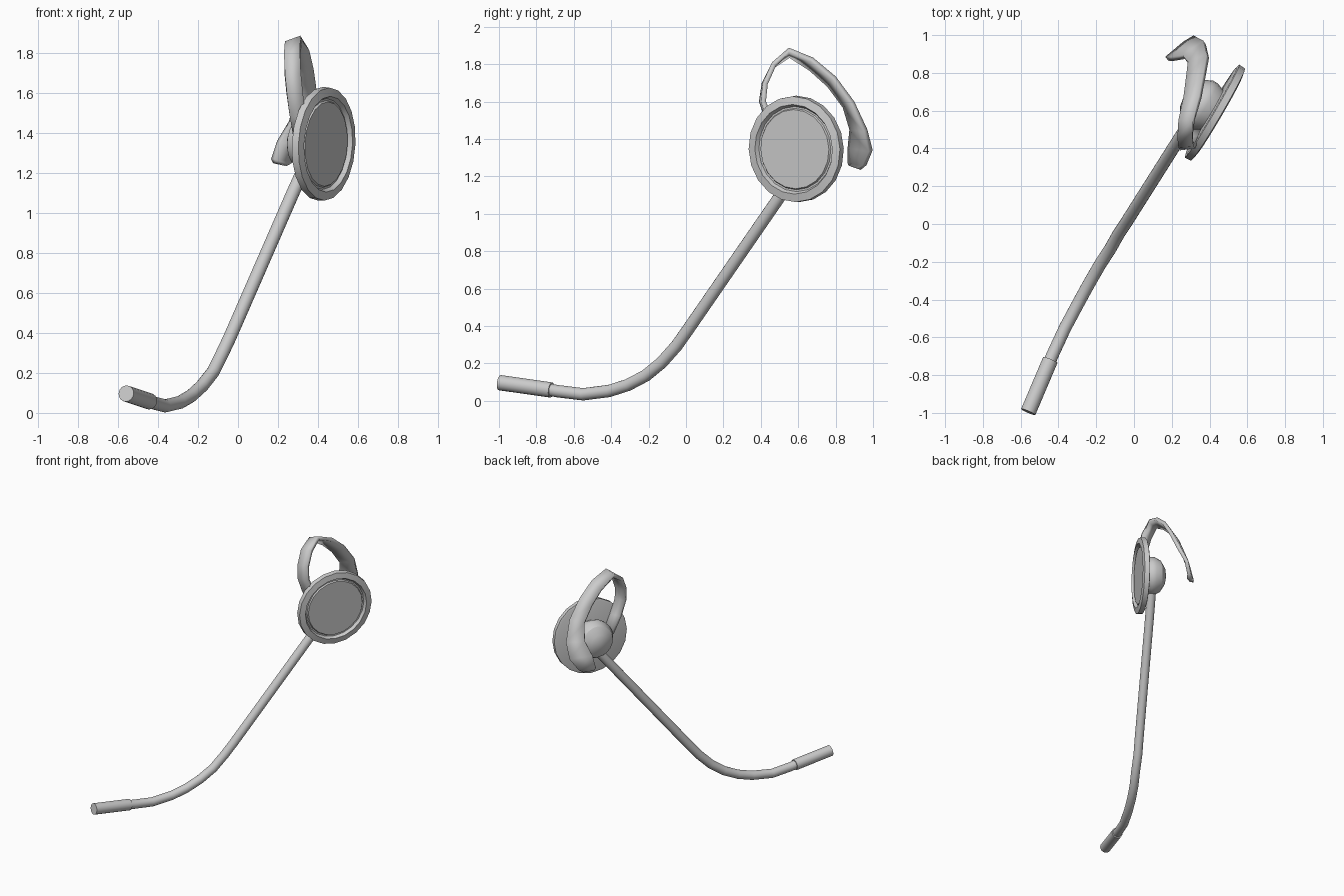
import bpy, bmesh, math
from mathutils import Vector

if "Cube" in bpy.data.objects:
    bpy.data.objects.remove(bpy.data.objects["Cube"])


def finish(name, bm, angle=30):
    bmesh.ops.recalc_face_normals(bm, faces=bm.faces)
    me = bpy.data.meshes.new(name)
    bm.to_mesh(me)
    bm.free()
    ob = bpy.data.objects.new(name, me)
    bpy.context.collection.objects.link(ob)
    bpy.ops.object.select_all(action='DESELECT')
    ob.select_set(True)
    bpy.context.view_layer.objects.active = ob
    bpy.ops.object.shade_smooth_by_angle(angle=math.radians(angle))
    return ob


def lathe(name, profile, origin, axis, sides):
    """Revolve (radius, height) pairs about an axis."""
    bm = bmesh.new()
    rot = Vector(axis).to_track_quat('Z', 'Y')
    vs = [bm.verts.new(rot @ Vector((r, 0, h)) + Vector(origin)) for r, h in profile]
    es = [bm.edges.new(p) for p in zip(vs, vs[1:])]
    bmesh.ops.spin(bm, geom=vs + es, cent=origin, axis=rot @ Vector((0, 0, 1)),
                   angle=math.tau, steps=sides)
    bmesh.ops.remove_doubles(bm, verts=bm.verts, dist=0.0005)
    return finish(name, bm)


def tube(name, path, radius, sides=16):
    """Capped round tube along a path."""
    pts = [Vector(p) for p in path]
    bm = bmesh.new()
    rings = []
    for i, p in enumerate(pts):
        t = (pts[min(i + 1, len(pts) - 1)] - pts[max(i - 1, 0)]).normalized()
        u = t.cross(Vector((1, -0.6, 0))).normalized()
        v = t.cross(u)
        rings.append([bm.verts.new(p + radius * (u * math.cos(a) + v * math.sin(a)))
                      for a in (math.tau * k / sides for k in range(sides))])
    for a, b in zip(rings, rings[1:]):
        for k in range(sides):
            j = (k + 1) % sides
            bm.faces.new((a[k], a[j], b[j], b[k]))
    bm.faces.new(rings[0])
    bm.faces.new(rings[-1])
    return finish(name, bm)


# Ear disc: flat plate with raised rim and grooved centre panel
normal = Vector((0.862, -0.505, -0.05)).normalized()
face = Vector((0.452, 0.575, 1.345))
lathe("ear_disc", [(0, -0.012), (0.212, -0.012), (0.218, -0.022), (0.228, -0.022),
                   (0.24, 0), (0.283, -0.008), (0.285, -0.045), (0.27, -0.05), (0, -0.05)],
      face, normal, 20)

# Domed hub on the inner side of the disc
lathe("hub", [(0, 0), (0.125, 0), (0.142, 0.045), (0.142, 0.075), (0.118, 0.122),
              (0.065, 0.155), (0, 0.168)], face - normal * 0.048, -normal, 20)

# Boom arm and microphone sleeve
tube("boom_arm", [(-0.46, -0.76, 0.066), (-0.43, -0.69, 0.052), (-0.365, -0.55, 0.035),
                  (-0.29, -0.41, 0.053), (-0.235, -0.31, 0.085), (-0.18, -0.215, 0.135),
                  (-0.125, -0.13, 0.205), (-0.08, -0.05, 0.295), (-0.04, 0.01, 0.38),
                  (0.27, 0.5, 1.09), (0.335, 0.60, 1.235)], 0.033)
tube("microphone", [(-0.56, -0.995, 0.097), (-0.443, -0.72, 0.058)], 0.041)

# Ear hook: twisting band given by its left and right edges
band = [((0.28, 0.50, 1.36), (0.36, 0.49, 1.36)),
        ((0.26, 0.43, 1.48), (0.34, 0.44, 1.48)),
        ((0.245, 0.39, 1.60), (0.325, 0.40, 1.60)),
        ((0.235, 0.405, 1.70), (0.315, 0.41, 1.70)),
        ((0.23, 0.455, 1.80), (0.31, 0.46, 1.81)),
        ((0.235, 0.55, 1.86), (0.312, 0.55, 1.888)),
        ((0.262, 0.675, 1.785), (0.345, 0.68, 1.835)),
        ((0.275, 0.775, 1.695), (0.367, 0.80, 1.735)),
        ((0.285, 0.86, 1.58), (0.385, 0.90, 1.60)),
        ((0.255, 0.895, 1.46), (0.367, 0.97, 1.45)),
        ((0.195, 0.885, 1.36), (0.315, 0.998, 1.34)),
        ((0.165, 0.885, 1.27), (0.26, 0.965, 1.26)),
        ((0.175, 0.89, 1.25), (0.24, 0.935, 1.235))]
bm = bmesh.new()
pairs = [(bm.verts.new(l), bm.verts.new(r)) for l, r in band]
for (l0, r0), (l1, r1) in zip(pairs, pairs[1:]):
    bm.faces.new((l0, r0, r1, l1))
hook = finish("ear_hook", bm)
# Thicken towards the inside of the curve (start of band faces -y outwards)
sign = -1 if hook.data.polygons[1].normal.y < 0 else 1
mod = hook.modifiers.new("thickness", 'SOLIDIFY')
mod.thickness = 0.028
mod.offset = sign
